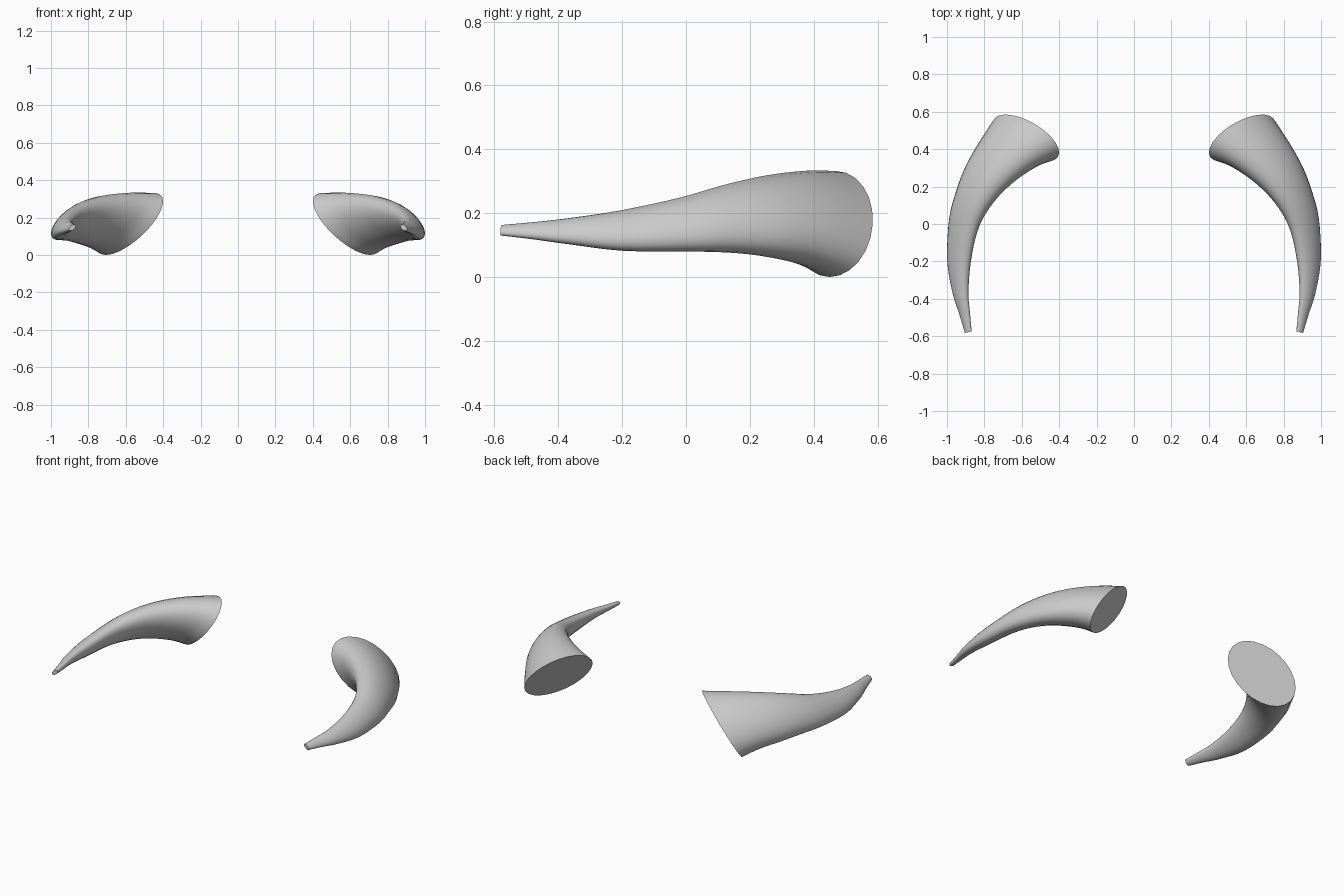
import bpy, bmesh, math
from mathutils import Vector

if "Cube" in bpy.data.objects:
    bpy.data.objects.remove(bpy.data.objects["Cube"])

SIDES, STEPS = 24, 4
LEAN = 0.47  # sideways lean of each oval section

# Sections: outer x, y, inner x, y (seen from above), top z, bottom z, tilt along the path
stations = [
    (0.815, 0.46, 0.53, 0.29, 0.333, 0.035, 0.05),
    (0.895, 0.32, 0.666, 0.20, 0.318, 0.06, 0.02),
    (0.95, 0.18, 0.77, 0.09, 0.287, 0.075, 0.0),
    (0.988, 0.03, 0.837, -0.04, 0.248, 0.08, 0.0),
    (0.999, -0.19, 0.874, -0.215, 0.208, 0.082, 0.0),
    (0.97, -0.37, 0.885, -0.37, 0.184, 0.103, 0.0),
    (0.935, -0.48, 0.877, -0.475, 0.172, 0.118, 0.0),
    (0.904, -0.582, 0.868, -0.575, 0.163, 0.13, 0.0),
]


def section(ox, oy, ix, iy, zt, zb, tilt):
    """Centre and two conjugate radii of a leaning oval."""
    half = Vector((ox - ix, oy - iy, 0)) / 2
    along = Vector((half.y, -half.x, 0)).normalized()
    centre = Vector(((ox + ix) / 2, (oy + iy) / 2, (zt + zb) / 2))
    u = half * LEAN + along * tilt - Vector((0, 0, (zt - zb) / 2))
    return centre, u, half * math.sqrt(1 - LEAN ** 2)


def spline(a, b, c, d, t):
    return (b * 2 + (c - a) * t + (a * 2 - b * 5 + c * 4 - d) * t * t
            + (b * 3 - a - c * 3 + d) * t ** 3) / 2


# Slanted root section, then the curved and tapering body
keys = [(Vector((0.577, 0.46, 0.166)), Vector((0.13, -0.01, -0.166)), Vector((0.12, 0.125, 0)))]
keys += [section(*s) for s in stations]
last = len(keys) - 1
rings = []
for i in range(last):
    p = [keys[max(i - 1, 0)], keys[i], keys[i + 1], keys[min(i + 2, last)]]
    for s in range(STEPS):
        rings.append([spline(*(k[j] for k in p), s / STEPS) for j in range(3)])
rings.append(keys[-1])


def horn(name, side):
    bm = bmesh.new()
    loops = []
    for c, u, v in rings:
        loop = []
        for k in range(SIDES):
            a = 2 * math.pi * k / SIDES
            q = c + u * math.cos(a) + v * math.sin(a)
            loop.append(bm.verts.new((q.x * side, q.y, q.z)))
        loops.append(loop)
    for a, b in zip(loops, loops[1:]):
        for k in range(SIDES):
            n = (k + 1) % SIDES
            bm.faces.new((a[k], a[n], b[n], b[k]))
    # Root and tip caps
    bm.faces.new(loops[0])
    bm.faces.new(loops[-1])
    bmesh.ops.recalc_face_normals(bm, faces=bm.faces)
    mesh = bpy.data.meshes.new(name)
    bm.to_mesh(mesh)
    bm.free()
    ob = bpy.data.objects.new(name, mesh)
    bpy.context.collection.objects.link(ob)
    bpy.ops.object.select_all(action='DESELECT')
    ob.select_set(True)
    bpy.context.view_layer.objects.active = ob
    bpy.ops.object.shade_smooth_by_angle(angle=math.radians(40))


horn("right_horn", 1)
horn("left_horn", -1)
